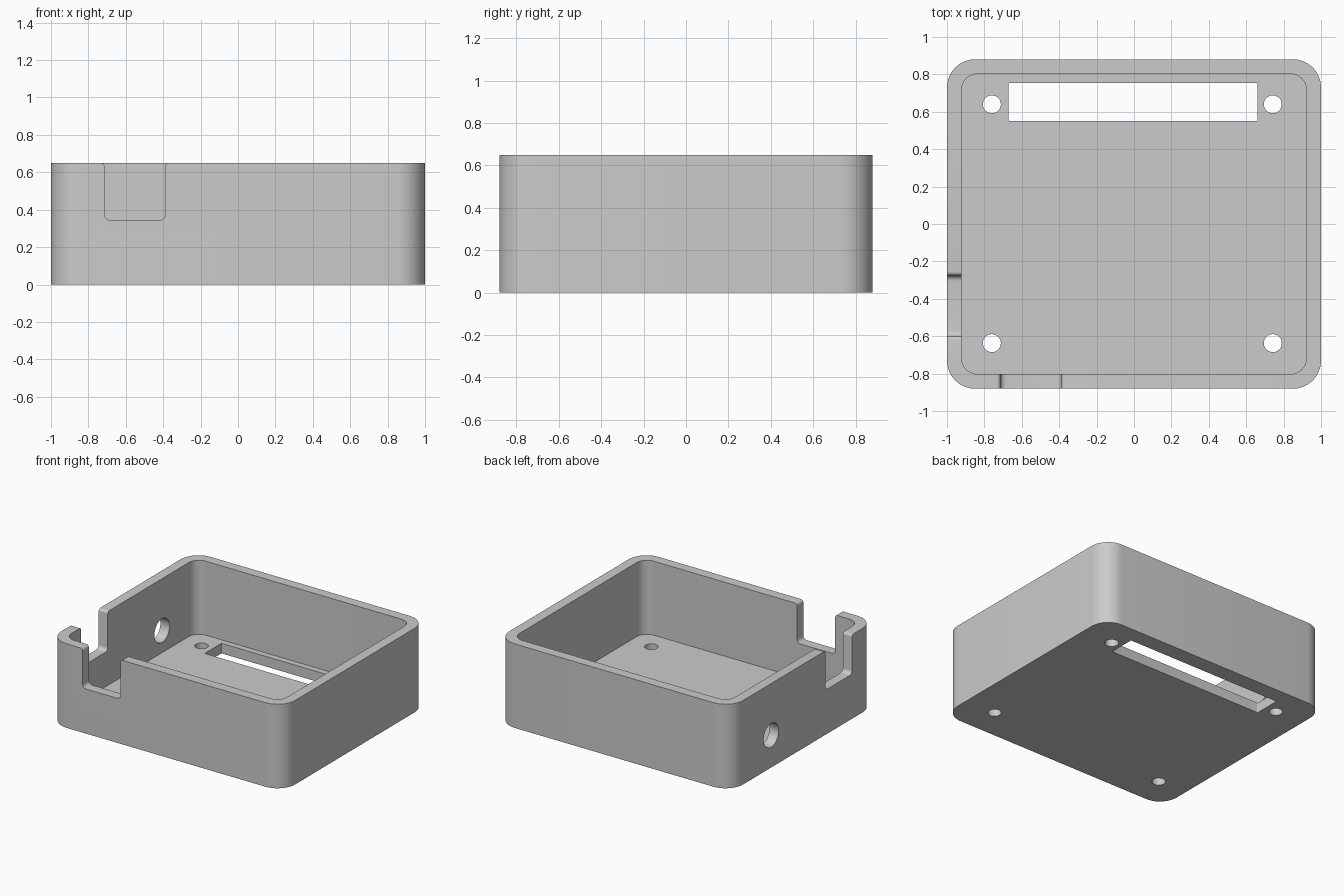
import bpy, bmesh
from math import cos, sin, radians
from mathutils import Vector

cube = bpy.data.objects.get("Cube")
if cube:
    bpy.data.objects.remove(cube, do_unlink=True)

HEIGHT = 0.65
WALL = 0.078
HALF_X, HALF_Y = 1.0, 0.88

grey = bpy.data.materials.new("light grey plastic")
grey.use_nodes = True
colour = (0.6, 0.6, 0.6, 1)
grey.diffuse_color = colour
grey.node_tree.nodes["Principled BSDF"].inputs["Base Color"].default_value = colour


def arc(u, v, r, start, end, steps=10):
    angles = [radians(start + (end - start) * i / steps) for i in range(steps + 1)]
    return [(u + r * cos(a), v + r * sin(a)) for a in angles]


def rounded_rect(u0, u1, v0, v1, r):
    return (arc(u1 - r, v1 - r, r, 0, 90) + arc(u0 + r, v1 - r, r, 90, 180)
            + arc(u0 + r, v0 + r, r, 180, 270) + arc(u1 - r, v0 + r, r, 270, 360))


def circle(u, v, r):
    return arc(u, v, r, 0, 360, 40)[:-1]


def notch_profile(u0, u1, floor, flare=0.02, fillet=0.03):
    # Rounded lower corners, and upper edges that flare into the rim
    side = (arc(u0 - flare, HEIGHT - flare, flare, 90, 0, 6)
            + arc(u0 + fillet, floor + fillet, fillet, 180, 270, 6))
    side.insert(0, (u0 - flare, HEIGHT + 0.1))
    return side + [(u0 + u1 - u, v) for u, v in reversed(side)]


def prism(name, profile, axis, low, high):
    place = {"x": lambda u, v, d: (d, u, v),
             "y": lambda u, v, d: (u, d, v),
             "z": lambda u, v, d: (u, v, d)}[axis]
    bm = bmesh.new()
    face = bm.faces.new([bm.verts.new(place(u, v, low)) for u, v in profile])
    moved = bmesh.ops.extrude_face_region(bm, geom=[face])["geom"]
    bmesh.ops.translate(bm, verts=[g for g in moved if isinstance(g, bmesh.types.BMVert)],
                        vec=Vector(place(0, 0, high - low)))
    bmesh.ops.recalc_face_normals(bm, faces=bm.faces)
    mesh = bpy.data.meshes.new(name)
    bm.to_mesh(mesh)
    bm.free()
    mesh.materials.append(grey)
    obj = bpy.data.objects.new(name, mesh)
    bpy.context.scene.collection.objects.link(obj)
    return obj


# Solid body with rounded upright corners
case = prism("enclosure_base", rounded_rect(-HALF_X, HALF_X, -HALF_Y, HALF_Y, 0.15),
             "z", 0, HEIGHT)

# Inner cavity
ix, iy = HALF_X - WALL, HALF_Y - WALL
cutters = [prism("cavity_cutter", rounded_rect(-ix, ix, -iy, iy, 0.085),
                 "z", WALL, HEIGHT + 0.2)]

# Long slot and four screw holes through the floor
cutters.append(prism("slot_cutter", rounded_rect(-0.67, 0.66, 0.55, 0.755, 0.006),
                     "z", -0.1, 0.2))
for x in (-0.76, 0.742):
    for y in (-0.637, 0.64):
        cutters.append(prism("screw_hole_cutter", circle(x, y, 0.048), "z", -0.1, 0.2))

# Open notches in the front wall and the right wall, and the round port
cutters.append(prism("front_notch_cutter", notch_profile(-0.714, -0.388, 0.345),
                     "y", -1.0, -0.7))
cutters.append(prism("side_notch_cutter", notch_profile(-0.6, -0.275, 0.345),
                     "x", -1.1, -0.8))
cutters.append(prism("round_port_cutter", circle(0.388, 0.25, 0.092), "x", -1.1, -0.8))

for cutter in cutters:
    cutter.hide_render = True
    cut = case.modifiers.new(cutter.name, "BOOLEAN")
    cut.operation = "DIFFERENCE"
    cut.solver = "EXACT"
    cut.object = cutter

# Bake the cuts and discard the cutters
graph = bpy.context.evaluated_depsgraph_get()
graph.update()
baked = bpy.data.meshes.new_from_object(case.evaluated_get(graph))
case.modifiers.clear()
case.data = baked
baked.name = "enclosure_base"
for cutter in cutters:
    bpy.data.objects.remove(cutter, do_unlink=True)

# Smooth rounded corners, crisp edges
for obj in bpy.context.selected_objects:
    obj.select_set(False)
case.select_set(True)
bpy.context.view_layer.objects.active = case
bpy.ops.object.shade_smooth_by_angle(angle=radians(30))
